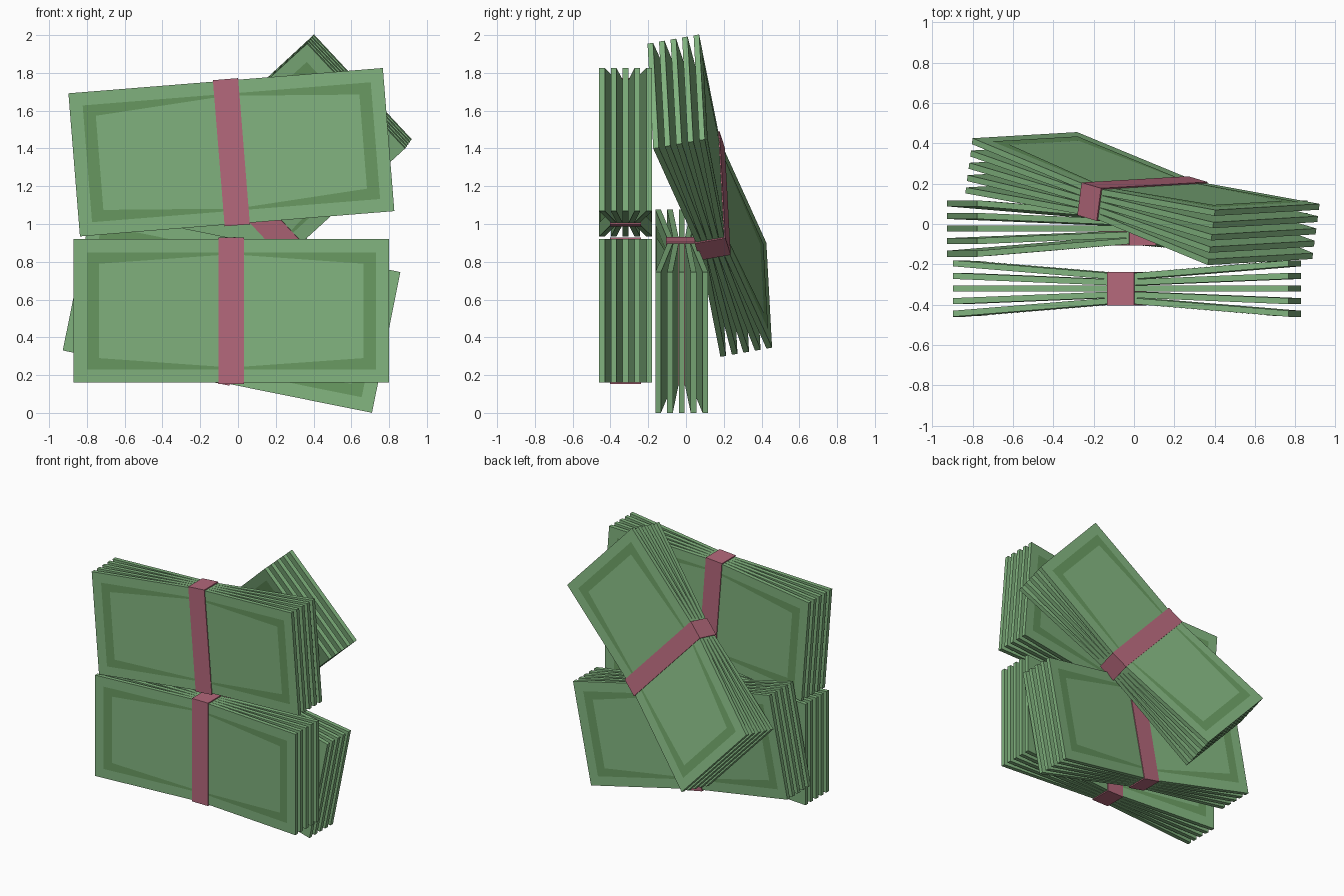
import bpy
from mathutils import Matrix, Vector
from math import radians

if "Cube" in bpy.data.objects:
    bpy.data.objects.remove(bpy.data.objects["Cube"])

L, H, T = 0.835, 0.38, 0.03        # half length, half height, note thickness
BAND = 0.066                       # half width of the paper band
END_STEP, MID_STEP = 0.0625, 0.031  # note spacing at the ends and at the band


def material(name, rgb):
    m = bpy.data.materials.new(name)
    m.diffuse_color = (*rgb, 1)
    m.use_nodes = True
    m.node_tree.nodes["Principled BSDF"].inputs["Base Color"].default_value = m.diffuse_color
    return m


green = material("note green", (0.22, 0.45, 0.21))
dark_green = material("border green", (0.14, 0.32, 0.12))
pink = material("band pink", (0.46, 0.14, 0.20))


def build(name, verts, faces, mat, place):
    mesh = bpy.data.meshes.new(name)
    mesh.from_pydata(verts, [], faces)
    mesh.materials.append(mat)
    ob = bpy.data.objects.new(name, mesh)
    ob.matrix_world = place
    bpy.context.collection.objects.link(ob)
    return ob


def note_y(k, x):
    """Depth of note k at x: fanned at the ends, pinched at the band."""
    t = max(0, (abs(x) - BAND) / (L - BAND))
    return k * (MID_STEP + (END_STEP - MID_STEP) * t)


def notes(name, place):
    verts, faces = [], []
    xs = (-L, -BAND, BAND, L)
    for k in range(-2, 3):
        b = len(verts)
        for x in xs:
            y = note_y(k, x)
            verts += [(x, y - T / 2, -H), (x, y + T / 2, -H),
                      (x, y + T / 2, H), (x, y - T / 2, H)]
        for s in range(3):
            for i in range(4):
                j, a = (i + 1) % 4, b + 4 * s
                faces.append((a + j, a + i, a + 4 + i, a + 4 + j))
        faces += [(b, b + 1, b + 2, b + 3), (b + 15, b + 14, b + 13, b + 12)]
    ob = build(name, verts, faces, green, place)
    ob.data.validate()
    return ob


def borders(name, place):
    # darker printed border on both outer notes, tapering toward the band
    outer = [(BAND, 0.31), (0.765, 0.31), (0.765, -0.31), (BAND, -0.31)]
    inner = [(BAND, 0.295), (0.70, 0.25), (0.70, -0.25), (BAND, -0.295)]
    verts, faces = [], []
    for side in (-1, 1):
        for end in (-1, 1):
            b = len(verts)
            for x, z in outer + inner:
                y = note_y(2 * side, x) + side * (T / 2 + 0.002)
                verts.append((end * x, y, z))
            for i in range(3):
                f = (b + i, b + i + 1, b + i + 5, b + i + 4)
                faces.append(f if side * end > 0 else f[::-1])
    ob = build(name, verts, faces, dark_green, place)
    # make every border face outward
    for p in ob.data.polygons:
        if p.normal.y * p.center.y < 0:
            p.flip()


def band(name, place):
    d, h = 0.083, 0.388
    verts = [(x, y, z) for x in (-BAND - .001, BAND + .001)
             for y in (-d, d) for z in (-h, h)]
    faces = [(0, 1, 3, 2), (4, 6, 7, 5), (0, 4, 5, 1),
             (2, 3, 7, 6), (0, 2, 6, 4), (1, 5, 7, 3)]
    build(name, verts, faces, pink, place)


def upright(x, y, z, tilt):
    return Matrix.Translation((x, y, z)) @ Matrix.Rotation(radians(-tilt), 4, 'Y')


# leaning bundle: its axes are along the length, through the stack and across
u = Vector((1.20, -0.355, 1.10)).normalized()
n = Vector((-0.52, -0.03, 0.555)).cross(u).normalized()
v = u.cross(n)
lean = Matrix((u, n, v)).transposed().to_4x4()
lean.translation = (0.042, 0.126, 1.15)

bundles = {
    "lower_front": upright(-0.035, -0.32, 0.54, 0),
    "upper_front": upright(-0.035, -0.32, 1.38, 4.6),
    "lower_back": upright(-0.034, -0.0225, 0.538, -11.4),
    "leaning": lean,
}
for label, place in bundles.items():
    notes(label + "_notes", place)
    borders(label + "_borders", place)
    band(label + "_band", place)
